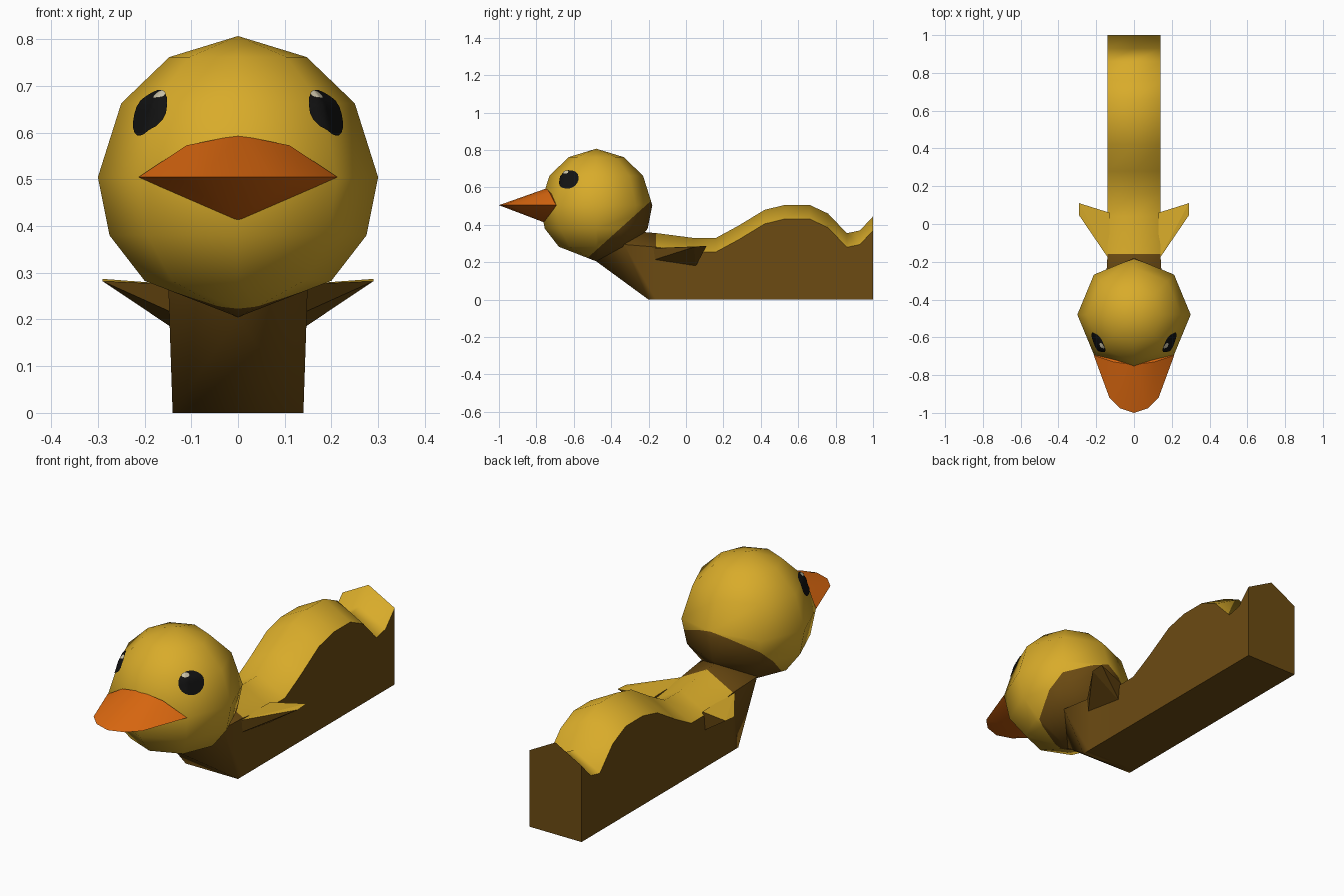
import bpy, bmesh, math
from mathutils import Vector
from mathutils.bvhtree import BVHTree

if "Cube" in bpy.data.objects:
    bpy.data.objects.remove(bpy.data.objects["Cube"])


def material(name, rgb):
    m = bpy.data.materials.new(name)
    m.diffuse_color = (*rgb, 1)
    m.use_nodes = True
    m.node_tree.nodes["Principled BSDF"].inputs["Base Color"].default_value = m.diffuse_color
    return m


YELLOW = material("yellow", (0.69, 0.41, 0.023))
BROWN = material("brown", (0.15, 0.07, 0.006))
ORANGE = material("orange", (0.72, 0.14, 0.005))
BLACK = material("black", (0.006, 0.006, 0.006))
PALE = material("pale_glint", (0.6, 0.55, 0.4))


def finish(bm, name, mats, smooth=None):
    """Turn a bmesh into an object, smooth below the given angle."""
    bmesh.ops.recalc_face_normals(bm, faces=bm.faces[:])
    me = bpy.data.meshes.new(name)
    bm.to_mesh(me)
    bm.free()
    for m in mats:
        me.materials.append(m)
    if smooth:
        me.shade_smooth()
        me.set_sharp_from_angle(angle=math.radians(smooth))
    ob = bpy.data.objects.new(name, me)
    bpy.context.collection.objects.link(ob)
    return ob


def hull(points):
    bm = bmesh.new()
    for p in points:
        bm.verts.new(p)
    bmesh.ops.convex_hull(bm, input=bm.verts[:])
    bmesh.ops.recalc_face_normals(bm, faces=bm.faces[:])
    bm.normal_update()
    return bm


# Body: pentagonal section with a soft ridge, swept along the back
W, DROP = 0.14, 0.075
ridge = [(-0.33, 0.37), (-0.16, 0.356), (0.04, 0.33), (0.16, 0.33), (0.28, 0.395),
         (0.42, 0.48), (0.53, 0.507), (0.66, 0.507), (0.76, 0.46), (0.86, 0.355),
         (0.93, 0.37), (1.0, 0.445)]
bm = bmesh.new()
rings = []
for i, (y, z) in enumerate(ridge):
    base_y = -0.2 if i == 0 else y
    w = 0.15 if i == 0 else W
    pts = [(-W, base_y, 0), (-w, y, z - DROP), (0, y, z), (w, y, z - DROP), (W, base_y, 0)]
    rings.append([bm.verts.new(p) for p in pts])
for n, (a, b) in enumerate(zip(rings, rings[1:])):
    for k in range(5):
        f = bm.faces.new((a[k], a[(k + 1) % 5], b[(k + 1) % 5], b[k]))
        f.material_index = 0 if k in (1, 2) and n > 0 else 1
bm.faces.new(rings[-1]).material_index = 1
chin = bm.verts.new((0, -0.48, 0.205))
for k in range(5):
    bm.faces.new((rings[0][k], rings[0][(k + 1) % 5], chin)).material_index = 1
finish(bm, "body", [YELLOW, BROWN], 58)

# Wings: small wedges, yellow above and brown below
for s, side in ((-1, "left"), (1, "right")):
    bm = hull([(s * x, y, z) for x, y, z in (
        (0.13, -0.19, 0.275), (0.13, 0.06, 0.27), (0.13, -0.18, 0.21), (0.13, 0.05, 0.175),
        (0.29, 0.11, 0.287), (0.29, 0.045, 0.282))])
    for f in bm.faces:
        f.material_index = 0 if f.normal.z > 0.3 else 1
    finish(bm, side + "_wing", [YELLOW, BROWN])

# Head: eight-sided rounded ball, brown on its lower back
C = Vector((0, -0.48, 0.505))
profile = [(0.147, 0.762), (0.25, 0.663), (0.30, 0.505), (0.275, 0.38), (0.2, 0.283)]
bm = bmesh.new()
top, bottom = bm.verts.new((0, C.y, 0.807)), bm.verts.new((0, C.y, 0.205))
rows = [[bm.verts.new((r * math.cos(k * math.pi / 4), C.y + r * math.sin(k * math.pi / 4), z))
         for k in range(8)] for r, z in profile]
for k in range(8):
    j = (k + 1) % 8
    bm.faces.new((top, rows[0][k], rows[0][j]))
    bm.faces.new((bottom, rows[-1][j], rows[-1][k]))
    for a, b in zip(rows, rows[1:]):
        bm.faces.new((a[k], b[k], b[j], a[j]))
cut_point, cut_normal = Vector((0, -0.48, 0.265)), Vector((0, -0.9, 1))
bmesh.ops.bisect_plane(bm, geom=bm.verts[:] + bm.edges[:] + bm.faces[:],
                       plane_co=cut_point, plane_no=cut_normal)
for f in bm.faces:
    f.material_index = int((f.calc_center_median() - cut_point).dot(cut_normal) < 0)
head_tree = BVHTree.FromBMesh(bm)
finish(bm, "head", [YELLOW, BROWN], 80)


def patch(name, mat, target, half_w, half_h, lift):
    """Thin oval laid over the head surface around a target point."""
    d = (Vector(target) - C).normalized()
    side = Vector((0, 0, 1)).cross(d).normalized()
    up = d.cross(side)
    bm = bmesh.new()

    def put(u, v):
        ray = (d * 0.28 + side * u + up * v).normalized()
        return bm.verts.new(head_tree.ray_cast(C, ray)[0] + ray * lift)

    mid, prev, n = put(0, 0), None, 20
    for r in (0.25, 0.5, 0.75, 1):
        ring = [put(r * half_w * math.cos(2 * math.pi * k / n),
                    r * half_h * math.sin(2 * math.pi * k / n)) for k in range(n)]
        for k in range(n):
            j = (k + 1) % n
            bm.faces.new((prev[k], ring[k], ring[j], prev[j]) if prev else (mid, ring[k], ring[j]))
        prev = ring
    finish(bm, name, [mat], 80)


# Eyes with a small glint
for s, side in ((-1, "left"), (1, "right")):
    patch(side + "_eye", BLACK, (s * 0.188, -0.625, 0.64), 0.062, 0.055, 0.004)
    patch(side + "_eye_glint", PALE, (s * 0.165, -0.64, 0.677), 0.017, 0.011, 0.007)

# Beak: flat-rimmed wedge
pts = [(0, -1.0, 0.505), (0, -0.745, 0.595), (0, -0.75, 0.41), (0, -0.62, 0.505)]
for s in (-1, 1):
    pts += [(s * 0.075, -0.975, 0.505), (s * 0.13, -0.92, 0.505),
            (s * 0.213, -0.695, 0.505), (s * 0.11, -0.73, 0.573)]
finish(hull(pts), "beak", [ORANGE], 35)
